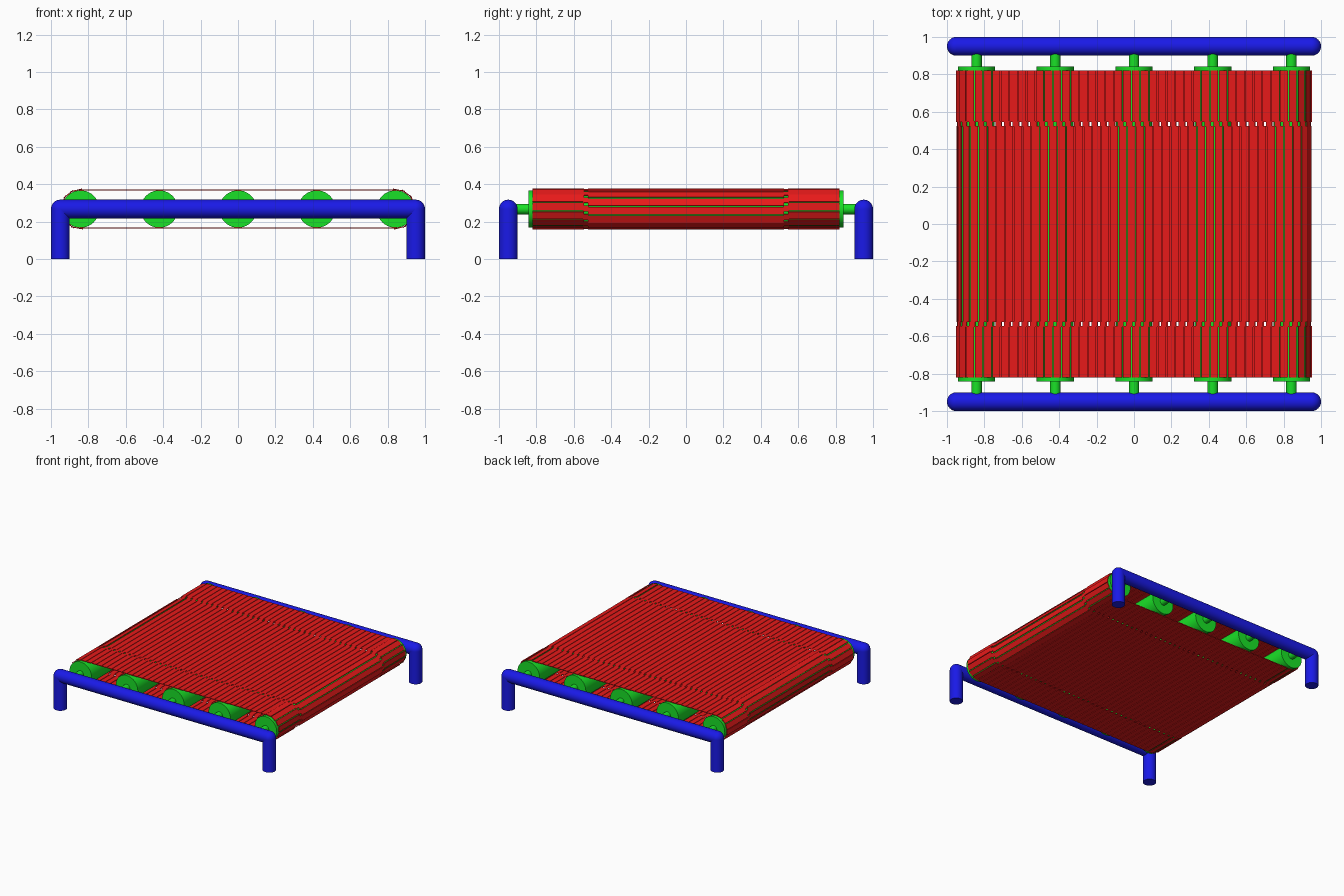
import bpy, bmesh, math
from mathutils import Matrix, Vector

if "Cube" in bpy.data.objects:
    bpy.data.objects.remove(bpy.data.objects["Cube"])

ZC = 0.267      # height of rails and roller axes
HALF = 0.842    # x of the end rollers
R = 0.1025      # belt path radius
LINKS = 86
THICK = 0.005


def material(name, col):
    m = bpy.data.materials.new(name)
    m.diffuse_color = (*col, 1)
    m.use_nodes = True
    m.node_tree.nodes["Principled BSDF"].inputs["Base Color"].default_value = m.diffuse_color
    return m


RED = material("belt_red", (0.8, 0.01, 0.01))
GREEN = material("roller_green", (0.01, 0.75, 0.02))
BLUE = material("frame_blue", (0.01, 0.01, 0.8))


def finish(bm, name, mat, smooth=True):
    me = bpy.data.meshes.new(name)
    bm.to_mesh(me)
    bm.free()
    me.materials.append(mat)
    ob = bpy.data.objects.new(name, me)
    bpy.context.collection.objects.link(ob)
    if smooth:
        bpy.ops.object.select_all(action='DESELECT')
        ob.select_set(True)
        bpy.context.view_layer.objects.active = ob
        bpy.ops.object.shade_smooth_by_angle(angle=math.radians(35))
    return ob


def rod(bm, a, b, r, seg=32):
    a, b = Vector(a), Vector(b)
    d = b - a
    mat = Matrix.Translation((a + b) / 2) @ d.to_track_quat('Z', 'Y').to_matrix().to_4x4()
    bmesh.ops.create_cone(bm, cap_ends=True, segments=seg, radius1=r, radius2=r,
                          depth=d.length, matrix=mat)


# Side frames: a rail on two legs with rounded corners
for side, name in ((-1, "front_frame"), (1, "back_frame")):
    bm = bmesh.new()
    y = side * 0.95
    rod(bm, (-0.95, y, ZC), (0.95, y, ZC), 0.05)
    for x in (-0.95, 0.95):
        rod(bm, (x, y, 0), (x, y, ZC), 0.05)
        bmesh.ops.create_uvsphere(bm, u_segments=32, v_segments=16, radius=0.05,
                                  matrix=Matrix.Translation((x, y, ZC)))
    finish(bm, name, BLUE)

# Rollers: drum, end flanges and axle
for i in range(5):
    x = HALF * (i - 2) / 2
    bm = bmesh.new()
    rod(bm, (x, -0.82, ZC), (x, 0.82, ZC), 0.097, 40)
    rod(bm, (x, -0.93, ZC), (x, 0.93, ZC), 0.028, 24)
    for s in (-1, 1):
        rod(bm, (x, s * 0.822, ZC), (x, s * 0.842, ZC), 0.1, 40)
    finish(bm, f"roller_{i + 1}", GREEN)


def belt_point(s):
    """Position and tilt on the belt loop at arc length s."""
    run, arc = 2 * HALF, math.pi * R
    half = run + arc
    s %= 2 * half
    flip = s >= half
    s -= half if flip else 0
    if s < run:
        x, z, ang = -HALF + s, R, 0
    else:
        ang = (s - run) / R
        x, z = HALF + R * math.sin(ang), R * math.cos(ang)
    if flip:
        x, z, ang = -x, -z, ang + math.pi
    return Vector((x, 0, ZC + z)), ang


# Belt: interlocking links, outer plates staggered behind the middle plate
pitch = (4 * HALF + 2 * math.pi * R) / LINKS
plates = [(pitch / 4, 0, pitch - 0.005, 1.05)]
for s in (-1, 1):
    plates.append((-pitch / 4, s * 0.683, pitch - 0.005, 0.275))
    plates.append((0, s * 0.535, pitch - 0.014, 0.03))
bm = bmesh.new()
for k in range(LINKS):
    pos, ang = belt_point((k + 0.5) * pitch)
    frame = Matrix.Translation(pos) @ Matrix.Rotation(ang, 4, 'Y')
    for dx, y, w, length in plates:
        bmesh.ops.create_cube(bm, size=1, matrix=frame @ Matrix.Translation((dx, y, 0))
                              @ Matrix.Diagonal((w, length, THICK, 1)))
finish(bm, "slat_belt", RED, smooth=False)
